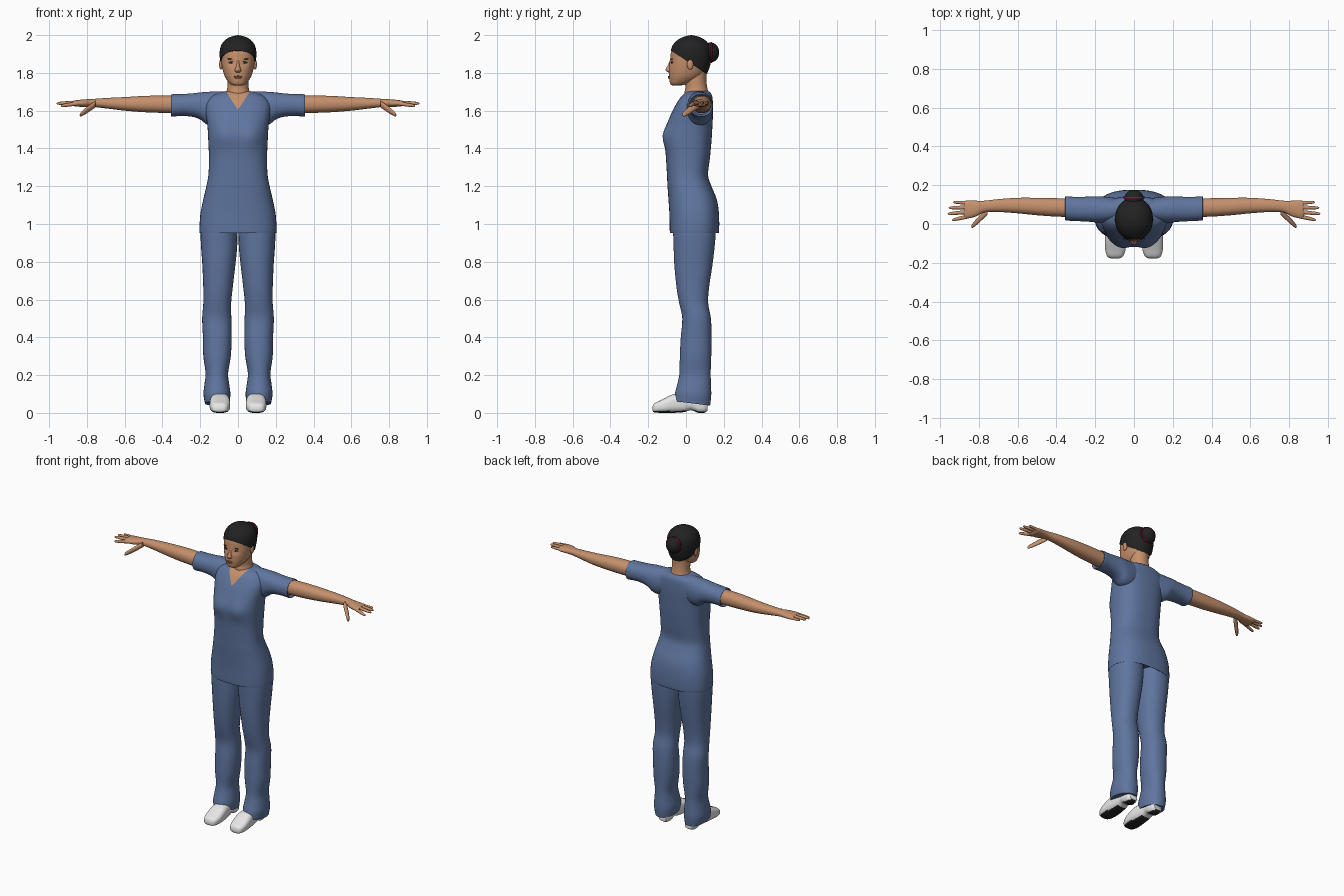
import bpy, bmesh
from math import cos, sin, pi, exp, copysign
from mathutils import Matrix, Vector
from mathutils.bvhtree import BVHTree

if "Cube" in bpy.data.objects:
    bpy.data.objects.remove(bpy.data.objects["Cube"])


def material(name, red, green, blue):
    mat = bpy.data.materials.new(name)
    mat.use_nodes = True
    mat.diffuse_color = (red, green, blue, 1)
    mat.node_tree.nodes["Principled BSDF"].inputs["Base Color"].default_value = (red, green, blue, 1)
    return mat


cloth = material("blue cloth", .115, .18, .35)
skin = material("skin", .56, .28, .15)
hair_black = material("black hair", .016, .016, .016)
shoe_white = material("white leather", .8, .8, .8)
sole_black = material("black rubber", .018, .018, .018)
tie_red = material("red hair tie", .35, .005, .04)
lip_colour = material("lips", .38, .15, .085)
eye_white = material("eye white", .55, .5, .45)

PLACE = {
    "X": lambda t, a, b: (t, a, b),
    "Y": lambda t, a, b: (a, t, b),
    "Z": lambda t, a, b: (a, b, t),
}


def symmetric(rows):
    """Turn (z, half width, front, back) into full sections."""
    return [(z, -w, w, front, back) for z, w, front, back in rows]


def smooth_sections(rows, steps):
    """Catmull-Rom interpolation between cross-sections."""
    rows = [rows[0]] + list(rows) + [rows[-1]]
    result = []
    for p, q, r, s in zip(rows, rows[1:], rows[2:], rows[3:]):
        for i in range(steps):
            u = i / steps
            result.append([b + u * ((c - a) + u * ((2*a - 5*b + 4*c - d) + u * (3*(b - c) + d - a))) / 2
                           for a, b, c, d in zip(p, q, r, s)])
    result.append(rows[-1])
    return result


def loft_mesh(rows, axis, power=2.0, sides=32, steps=4):
    """Skin rounded cross-sections (t, a min, a max, b min, b max)."""
    bm = bmesh.new()
    rings = []
    for t, a0, a1, b0, b1 in smooth_sections(rows, steps):
        ring = []
        for i in range(sides):
            angle = 2 * pi * (i + .5) / sides
            ca, cb = cos(angle), sin(angle)
            a = (a0 + a1) / 2 + (a1 - a0) / 2 * copysign(abs(ca) ** (2 / power), ca)
            b = (b0 + b1) / 2 + (b1 - b0) / 2 * copysign(abs(cb) ** (2 / power), cb)
            ring.append(bm.verts.new(PLACE[axis](t, a, b)))
        rings.append(ring)
    for low, high in zip(rings, rings[1:]):
        for i in range(sides):
            j = (i + 1) % sides
            bm.faces.new((low[i], low[j], high[j], high[i]))
    bm.faces.new(rings[0])
    bm.faces.new(rings[-1])
    bmesh.ops.recalc_face_normals(bm, faces=bm.faces)
    return bm


def finish(name, bm, *mats, mirror=False):
    """Smooth the faces, keep sharp edges, and add the object."""
    bm.normal_update()
    for face in bm.faces:
        face.smooth = True
    for edge in bm.edges:
        edge.smooth = edge.calc_face_angle(0) < .9
    mesh = bpy.data.meshes.new(name)
    bm.to_mesh(mesh)
    bm.free()
    for mat in mats:
        mesh.materials.append(mat)
    obj = bpy.data.objects.new(name, mesh)
    bpy.context.scene.collection.objects.link(obj)
    if mirror:
        obj.modifiers.new("Mirror", "MIRROR").use_mirror_merge = False
    return obj


def blob(name, centre, radii, mat, mirror=False, tilt=0):
    bm = bmesh.new()
    matrix = Matrix.Translation(centre) @ Matrix.Rotation(tilt, 4, "Y") @ Matrix.Diagonal((*radii, 1))
    bmesh.ops.create_uvsphere(bm, u_segments=24, v_segments=14, radius=1, matrix=matrix)
    return finish(name, bm, mat, mirror=mirror)


# Tunic body with a soft bust and a V neckline
bm = loft_mesh(symmetric([
    (.99, .17, -.06, .14), (.962, .195, -.08, .165), (.96, .204, -.086, .175), (1.05, .2, -.088, .175),
    (1.13, .184, -.093, .163), (1.2, .168, -.098, .135), (1.26, .157, -.101, .117),
    (1.35, .154, -.106, .127), (1.45, .158, -.11, .136), (1.52, .162, -.1, .14),
    (1.58, .17, -.08, .143), (1.63, .172, -.055, .143), (1.67, .15, -.03, .14),
    (1.692, .11, -.008, .132), (1.703, .065, .01, .12)]), "Z", power=2.5, sides=48)
for v in bm.verts:
    if v.co.y < .02:
        gap = ((abs(v.co.x) - .07) ** 2 + (v.co.z - 1.468) ** 2) / .0036
        v.co.y -= .02 * exp(-gap)
NECK_SLOPE, NECK_POINT = .66, 1.605
for side in (-1, 1):
    bmesh.ops.bisect_plane(bm, geom=bm.verts[:] + bm.edges[:] + bm.faces[:],
                           plane_co=(0, 0, NECK_POINT), plane_no=(side, 0, -NECK_SLOPE))
for face in bm.faces:
    c = face.calc_center_median()
    if c.y < .03 and abs(c.x) < NECK_SLOPE * (c.z - NECK_POINT):
        face.material_index = 1
finish("tunic", bm, cloth, skin)

# Short sleeves, running in over the shoulders
finish("sleeves", loft_mesh([
    (.04, .04, .125, 1.6, 1.7), (.1, .012, .135, 1.53, 1.703), (.16, .005, .142, 1.525, 1.7),
    (.2, .008, .143, 1.553, 1.697), (.24, .012, .141, 1.567, 1.692), (.3, .015, .14, 1.572, 1.688),
    (.35, .018, .142, 1.568, 1.687), (.351, .024, .136, 1.574, 1.681), (.335, .03, .13, 1.58, 1.675)],
    "X", power=2.2), cloth, mirror=True)

# Bare arms and palms
finish("arms", loft_mesh([
    (.28, .035, .13, 1.585, 1.677), (.4, .038, .133, 1.588, 1.68), (.5, .045, .135, 1.592, 1.678),
    (.6, .055, .135, 1.6, 1.672), (.7, .062, .128, 1.612, 1.667), (.77, .06, .12, 1.62, 1.662),
    (.81, .04, .12, 1.62, 1.66), (.86, .028, .122, 1.622, 1.655), (.875, .035, .115, 1.63, 1.65)],
    "X", power=2.2), skin, mirror=True)


def finger(name, base, tip, radius):
    rows = []
    for u, size in ((0, 1), (.35, .95), (.7, .85), (.93, .6), (1, .1)):
        x, y, z = Vector(base).lerp(Vector(tip), u)
        r = radius * size
        rows.append((x, y - r, y + r, z - r, z + r))
    finish(name, loft_mesh(rows, "X", sides=12, steps=3), skin, mirror=True)


finger("index_fingers", (.85, .04, 1.638), (.938, .02, 1.625), .011)
finger("middle_fingers", (.85, .063, 1.642), (.96, .052, 1.638), .011)
finger("ring_fingers", (.85, .086, 1.642), (.955, .083, 1.64), .0105)
finger("little_fingers", (.85, .108, 1.638), (.932, .112, 1.64), .0095)
finger("thumbs", (.755, .065, 1.635), (.838, -.015, 1.576), .019)

# Trouser legs, hem lifted at the front
bm = loft_mesh([
    (.05, .045, .175, -.062, .128), (.1, .04, .183, -.058, .134), (.15, .046, .178, -.046, .133),
    (.21, .052, .172, -.035, .131), (.3, .038, .184, -.033, .134), (.4, .033, .186, -.028, .136),
    (.5, .035, .19, -.02, .132), (.58, .036, .184, -.036, .118), (.66, .028, .184, -.05, .122),
    (.78, .014, .189, -.062, .14), (.88, .004, .196, -.066, .152), (.97, .002, .198, -.068, .158),
    (1.05, .002, .18, -.06, .15)], "Z", power=2.2)
for v in bm.verts:
    v.co.z += .17 * (.035 - v.co.y) * max(0, 1 - v.co.z / .2)
finish("trouser_legs", bm, cloth, mirror=True)

# Shoes with dark tread under toe and heel
bm = loft_mesh([
    (-.178, .08, .115, .012, .03), (-.168, .058, .137, .003, .05), (-.13, .043, .149, 0, .069),
    (-.07, .042, .149, 0, .098), (-.01, .05, .143, .004, .105), (.025, .055, .14, .014, .105),
    (.05, .055, .14, .006, .1), (.065, .055, .14, 0, .095), (.095, .06, .137, 0, .08),
    (.113, .07, .125, .01, .06)], "Y", power=2.8)
bm.normal_update()
for face in bm.faces:
    arch = 0 < face.calc_center_median().y < .045
    if face.normal.z < -.75 and not arch:
        face.material_index = 1
finish("shoes", bm, shoe_white, sole_black, mirror=True)

# Neck and head
finish("neck", loft_mesh(symmetric([
    (1.62, .07, .0, .11), (1.69, .064, -.008, .118), (1.72, .057, -.004, .113),
    (1.76, .056, -.005, .108), (1.83, .056, 0, .108)]), "Z"), skin)
bm = loft_mesh(symmetric([
    (1.732, .018, -.068, -.035), (1.742, .042, -.083, .01), (1.77, .064, -.089, .07),
    (1.8, .077, -.09, .1), (1.84, .086, -.088, .118), (1.88, .09, -.083, .124),
    (1.92, .091, -.076, .123), (1.96, .07, -.045, .09), (1.98, .01, .02, .04)]),
    "Z", power=2.2, sides=48, steps=6)
for v in bm.verts:
    # shallow eye sockets
    if v.co.y < 0:
        gap = ((abs(v.co.x) - .036) ** 2 + (v.co.z - 1.853) ** 2) / .0003
        v.co.y += .007 * exp(-gap)
face_surface = BVHTree.FromBMesh(bm)
finish("head", bm, skin)
blob("ears", (.09, .022, 1.845), (.01, .017, .028), skin, mirror=True)


def on_face(x, z):
    return face_surface.ray_cast(Vector((x, -1, z)), Vector((0, 1, 0)))[0]


# Facial features
finish("nose", loft_mesh(symmetric([
    (1.875, .008, -.083, -.06), (1.845, .009, -.094, -.06), (1.822, .014, -.107, -.06),
    (1.812, .018, -.107, -.06), (1.803, .012, -.096, -.06)]), "Z", sides=20), skin)
blob("eyes", on_face(.036, 1.853), (.013, .005, .0045), eye_white, mirror=True)
blob("irises", on_face(.036, 1.853) - Vector((0, .003, 0)), (.0045, .003, .0042), hair_black, mirror=True)
blob("eyelids", on_face(.036, 1.858), (.015, .006, .0018), hair_black, mirror=True, tilt=.08)
blob("eyebrows", on_face(.038, 1.873), (.019, .004, .0022), hair_black, mirror=True, tilt=-.05)
blob("upper_lip", on_face(0, 1.781), (.022, .006, .004), lip_colour)
blob("lower_lip", on_face(0, 1.774), (.018, .007, .005), lip_colour)

# Hair swept back from a sloping hairline
bm = loft_mesh(symmetric([
    (1.77, .06, -.03, .1), (1.82, .086, -.08, .122), (1.86, .094, -.088, .132),
    (1.9, .098, -.084, .135), (1.94, .092, -.074, .128), (1.97, .073, -.05, .105),
    (1.99, .042, -.015, .072), (2, .003, .025, .031)]), "Z", power=2.1, sides=40)
bmesh.ops.bisect_plane(bm, geom=bm.verts[:] + bm.edges[:] + bm.faces[:], clear_inner=True,
                       plane_co=(0, -.08, 1.918), plane_no=(0, .118, .18))
bmesh.ops.holes_fill(bm, edges=[e for e in bm.edges if e.is_boundary])
finish("hair", bm, hair_black)
blob("hair_bun", (0, .13, 1.908), (.05, .046, .053), hair_black)

# Hair tie around the bun
bpy.ops.mesh.primitive_torus_add(major_radius=.05, minor_radius=.005, major_segments=32,
                                 minor_segments=8, location=(0, .135, 1.908), rotation=(pi / 2, 0, 0))
hair_tie = bpy.context.object
hair_tie.name = "hair_tie"
hair_tie.data.materials.append(tie_red)
bpy.ops.object.shade_smooth()
